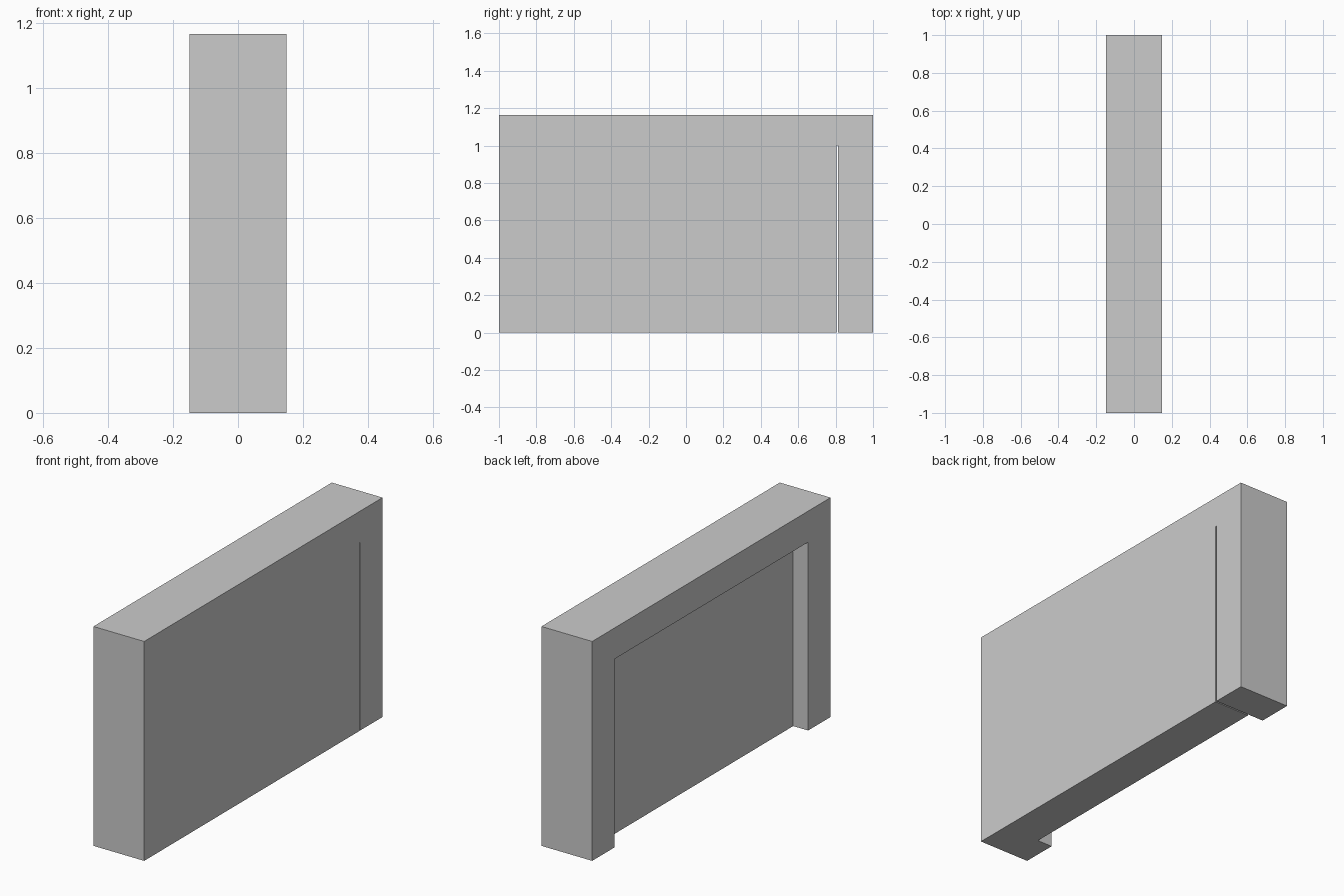
import bpy, bmesh

if "Cube" in bpy.data.objects:
    bpy.data.objects.remove(bpy.data.objects["Cube"])

HX, HY, H = 0.149, 1.0, 1.165      # slab half depth, half length, height
OPEN_Y, OPEN_Z = 0.812, 1.0        # doorway half width and height
DOOR_X, GAP = -0.061, 0.007        # recessed door face, gap beside the door


def prism(name, outline, z0, z1):
    """Extrude a plan outline (x, y) from z0 to z1."""
    bm = bmesh.new()
    face = bm.faces.new([bm.verts.new((x, y, z0)) for x, y in outline])
    top = bmesh.ops.extrude_face_region(bm, geom=[face])["geom"]
    verts = [v for v in top if isinstance(v, bmesh.types.BMVert)]
    bmesh.ops.translate(bm, verts=verts, vec=(0, 0, z1 - z0))
    bmesh.ops.recalc_face_normals(bm, faces=bm.faces)
    mesh = bpy.data.meshes.new(name)
    bm.to_mesh(mesh)
    bm.free()
    obj = bpy.data.objects.new(name, mesh)
    bpy.context.collection.objects.link(obj)
    return obj


# Wall slab holding the door frame and the door panel
wall = prism("door_wall", [(-HX, -HY), (HX, -HY), (HX, HY), (-HX, HY)], 0, H)

# Doorway recess plus the narrow slit that runs through beside the door
recess = prism("doorway_cutter", [
    (-HX - 0.1, -OPEN_Y), (DOOR_X, -OPEN_Y), (DOOR_X, OPEN_Y - GAP),
    (HX + 0.1, OPEN_Y - GAP), (HX + 0.1, OPEN_Y), (-HX - 0.1, OPEN_Y),
], -0.1, OPEN_Z)

cut = wall.modifiers.new("doorway", "BOOLEAN")
cut.operation = "DIFFERENCE"
cut.solver = "EXACT"
cut.object = recess

# Bake the cut, then drop the cutter
bpy.context.view_layer.objects.active = wall
wall.select_set(True)
bpy.ops.object.modifier_apply(modifier=cut.name)
bpy.data.objects.remove(recess)
